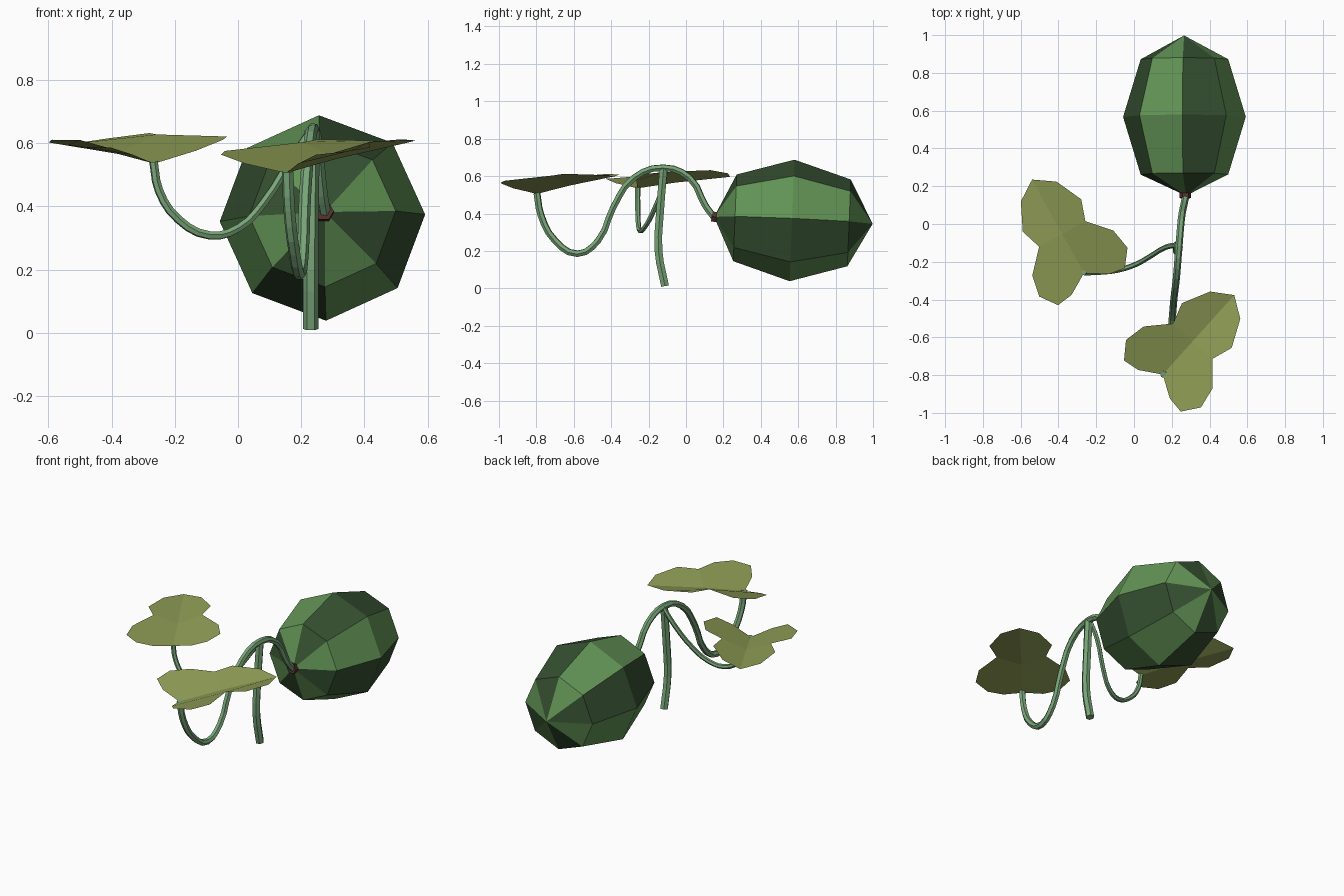
import bpy
from math import sin, cos, radians
from mathutils import Vector

if "Cube" in bpy.data.objects:
    bpy.data.objects.remove(bpy.data.objects["Cube"])


def material(name, rgb):
    m = bpy.data.materials.new(name)
    m.diffuse_color = (*rgb, 1)
    m.use_nodes = True
    m.node_tree.nodes["Principled BSDF"].inputs["Base Color"].default_value = m.diffuse_color
    return m


LIGHT = material("rind_light", (0.12, 0.29, 0.09))
DARK = material("rind_dark", (0.035, 0.08, 0.03))
STEM = material("stem_green", (0.19, 0.38, 0.19))
LEAF = material("leaf_green", (0.27, 0.33, 0.09))
BROWN = material("stalk_brown", (0.09, 0.03, 0.025))


def mesh_object(name, verts, faces, mats):
    me = bpy.data.meshes.new(name)
    me.from_pydata(verts, [], faces)
    for m in mats:
        me.materials.append(m)
    ob = bpy.data.objects.new(name, me)
    bpy.context.collection.objects.link(ob)
    return ob


# Eight-sided striped fruit lying along y, drooping slightly to the back
def fruit():
    n = 8
    rings = [(0.262, 0.377, 0.232), (0.567, 0.363, 0.325), (0.872, 0.35, 0.232)]
    verts, faces, stripes = [(0.275, 0.15, 0.382)], [], []
    for y, z, r in rings:
        for i in range(n):
            a = radians(92 - i * 360 / n)
            verts.append((0.267 + r * cos(a), y + 0.04 * r * sin(a), z + r * sin(a)))
    verts.append((0.265, 0.998, 0.345))
    last = len(verts) - 1
    for i in range(n):
        j = (i + 1) % n
        faces.append((0, 1 + i, 1 + j))
        for k in range(2):
            b = 1 + k * n
            faces.append((b + i, b + n + i, b + n + j, b + j))
        faces.append((1 + 2 * n + i, last, 1 + 2 * n + j))
        stripes += [i % 2] * 4
    ob = mesh_object("fruit", verts, faces, [DARK, LIGHT])
    for p, s in zip(ob.data.polygons, stripes):
        p.material_index = s


# Hexagonal tube along a smooth path
def tube(name, points, radius, mat, detail=3):
    cu = bpy.data.curves.new(name, 'CURVE')
    cu.dimensions = '3D'
    cu.bevel_depth = radius
    cu.bevel_resolution = 1
    cu.resolution_u = detail
    cu.use_fill_caps = True
    sp = cu.splines.new('BEZIER')
    sp.bezier_points.add(len(points) - 1)
    for bp, p in zip(sp.bezier_points, points):
        bp.co = p
        bp.handle_left_type = bp.handle_right_type = 'AUTO'
    sp.use_smooth = False
    cu.materials.append(mat)
    ob = bpy.data.objects.new(name, cu)
    bpy.context.collection.objects.link(ob)
    bpy.ops.object.select_all(action='DESELECT')
    ob.select_set(True)
    bpy.context.view_layer.objects.active = ob
    bpy.ops.object.convert(target='MESH')


# Three-lobed leaf: half outline (along rib, sideways, rise), mirrored about the rib
HALF = [(-.069, .113, .03), (-.082, .202, .058), (.006, .267, .07), (.122, .245, .08),
        (.237, .14, .098), (.349, .177, .107), (.494, .108, .103)]
RIB = [(0, 0, 0), (.237, 0, .045), (.566, 0, .095)]


def leaf(name, base, angle, pitch=0.0, roll=0.0):
    c, s = cos(radians(angle)), sin(radians(angle))
    base = Vector(base)
    local = RIB + HALF + [(u, -v, h) for u, v, h in HALF]
    verts = [base + Vector((u * c - v * s, u * s + v * c, h + pitch * u + roll * v))
             for u, v, h in local]
    faces = []
    for o, flip in ((3, True), (10, False)):
        for f in ([0, o, o + 1, o + 2, o + 3, o + 4, 1], [1, o + 4, o + 5, o + 6, 2]):
            faces.append(f[::-1] if flip else f)
    mesh_object(name, verts, faces, [LEAF])


fruit()

# Brown stalk cap where the vine meets the fruit
tube("stalk_cap", [(0.272, 0.138, 0.385), (0.272, 0.166, 0.38)], 0.031, BROWN, 1)

# Upright stem, long vine and side branch
tube("ground_stem", [(0.23, -0.112, 0.012), (0.23, -0.147, 0.2),
                     (0.232, -0.138, 0.42), (0.235, -0.12, 0.64)], 0.024, STEM)
tube("main_vine", [(0.275, 0.15, 0.38), (0.265, 0.105, 0.44), (0.25, 0.02, 0.59),
                   (0.238, -0.12, 0.645), (0.225, -0.28, 0.59), (0.212, -0.39, 0.43),
                   (0.205, -0.47, 0.255), (0.195, -0.58, 0.185), (0.178, -0.7, 0.255),
                   (0.162, -0.775, 0.39), (0.157, -0.797, 0.51)], 0.019, STEM)
tube("side_branch", [(0.235, -0.11, 0.645), (0.17, -0.122, 0.55), (0.08, -0.175, 0.41),
                     (0, -0.218, 0.33), (-0.09, -0.245, 0.308), (-0.19, -0.256, 0.36),
                     (-0.25, -0.258, 0.45), (-0.267, -0.258, 0.54)], 0.014, STEM)

leaf("front_leaf", (0.152, -0.797, 0.505), 48)
leaf("left_leaf", (-0.265, -0.26, 0.535), 119, pitch=-0.06, roll=-0.06)
